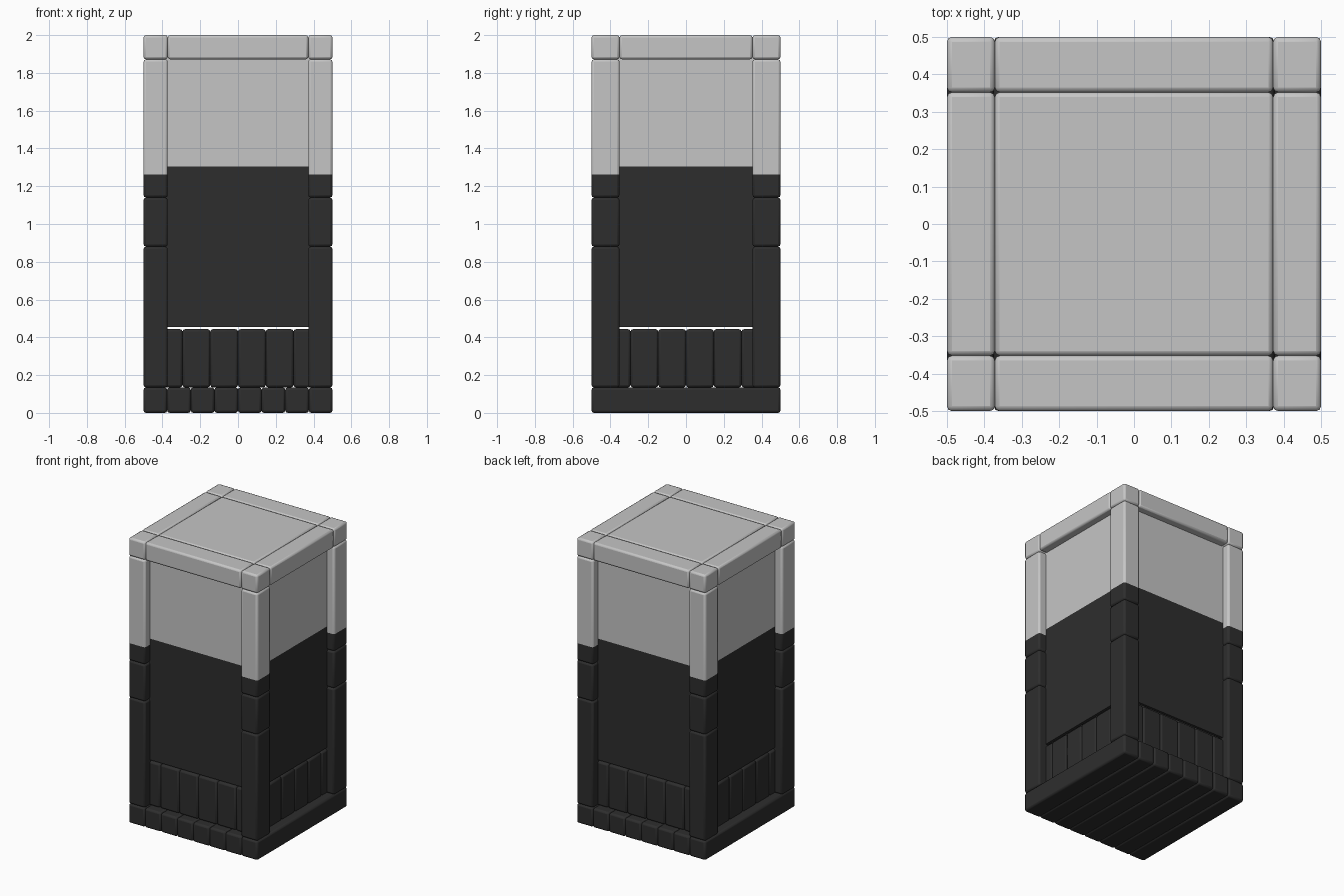
import bpy, bmesh
from mathutils import Vector

if "Cube" in bpy.data.objects:
    bpy.data.objects.remove(bpy.data.objects["Cube"])


def material(name, v):
    m = bpy.data.materials.new(name)
    m.diffuse_color = (v, v, v, 1)
    m.use_nodes = True
    m.node_tree.nodes["Principled BSDF"].inputs["Base Color"].default_value = m.diffuse_color
    return m


DARK = material("charcoal", 0.027)
LIGHT = material("pale grey", 0.56)


def box(name, lo, hi, mat, bevel=0.013, split=None):
    """Bevelled block between two corners; split = height where dark turns to light."""
    lo, hi = Vector(lo), Vector(hi)
    bm = bmesh.new()
    bmesh.ops.create_cube(bm, size=1)
    for v in bm.verts:
        v.co = (lo + hi) / 2 + v.co * (hi - lo)
    if split:
        bmesh.ops.bisect_plane(bm, geom=bm.verts[:] + bm.edges[:] + bm.faces[:],
                               plane_co=(0, 0, split), plane_no=(0, 0, 1))
        for f in bm.faces:
            f.material_index = int(f.calc_center_median().z > split)
    me = bpy.data.meshes.new(name)
    bm.to_mesh(me)
    bm.free()
    me.materials.append(DARK if split else mat)
    if split:
        me.materials.append(LIGHT)
    ob = bpy.data.objects.new(name, me)
    bpy.context.collection.objects.link(ob)
    if bevel:
        mod = ob.modifiers.new("soft edges", "BEVEL")
        mod.width = bevel
        mod.segments = 2
        mod.limit_method = "ANGLE"
        me.shade_smooth()
        bpy.context.view_layer.objects.active = ob
        bpy.ops.object.select_all(action="DESELECT")
        ob.select_set(True)
        bpy.ops.object.shade_smooth_by_angle(angle=0.6)
    return ob


PX, PY = 0.372, 0.352      # inner sides of the corner posts
IN = 0.445                 # outer face of the recessed walls
FLOOR, ROOF = 0.135, 1.872

# floor planks running front to back
for i in range(8):
    x = -0.5 + i * 0.125
    box("floor_plank", (x, -0.5, 0), (x + 0.125, 0.5, FLOOR), DARK)

# corner posts in three stacked lengths, with roof corner blocks
for sx in (-1, 1):
    for sy in (-1, 1):
        x0, x1 = sorted((sx * PX, sx * 0.5))
        y0, y1 = sorted((sy * PY, sy * 0.5))
        for name, z0, z1, split in (("post_lower", FLOOR, 0.88, None),
                                    ("post_middle", 0.88, 1.14, None),
                                    ("post_upper", 1.14, ROOF, 1.262)):
            box(name, (x0, y0, z0), (x1, y1, z1), DARK, split=split)
        box("roof_corner", (x0, y0, ROOF), (x1, y1, 2), LIGHT)

# roof beams and centre panel
for s in (-1, 1):
    y0, y1 = sorted((s * PY, s * 0.5))
    box("roof_beam_long", (-PX, y0, ROOF), (PX, y1, 2), LIGHT)
    x0, x1 = sorted((s * PX, s * 0.5))
    box("roof_beam_side", (x0, -PY, ROOF), (x1, PY, 2), LIGHT)
box("roof_panel", (-PX, -PY, ROOF), (PX, PY, 2), LIGHT)

# recessed two-tone walls and low skirting planks on all four sides
T = 0.02
for s in (-1, 1):
    a, b = sorted((s * IN, s * (IN - T)))
    box("wall_panel", (-IN, a, 0.455), (IN, b, 1.89), DARK, 0, 1.305)
    box("wall_panel", (a, -IN + T, 0.455), (b, IN - T, 1.89), DARK, 0, 1.305)
    a, b = sorted((s * IN, s * (IN - 0.06)))
    w = 2 * 0.441 / 6
    for i in range(6):
        p = -0.441 + i * w
        box("skirting_plank", (p, a, FLOOR), (p + w, b, 0.443), DARK)
        box("skirting_plank", (a, p, FLOOR), (b, p + w, 0.443), DARK)
